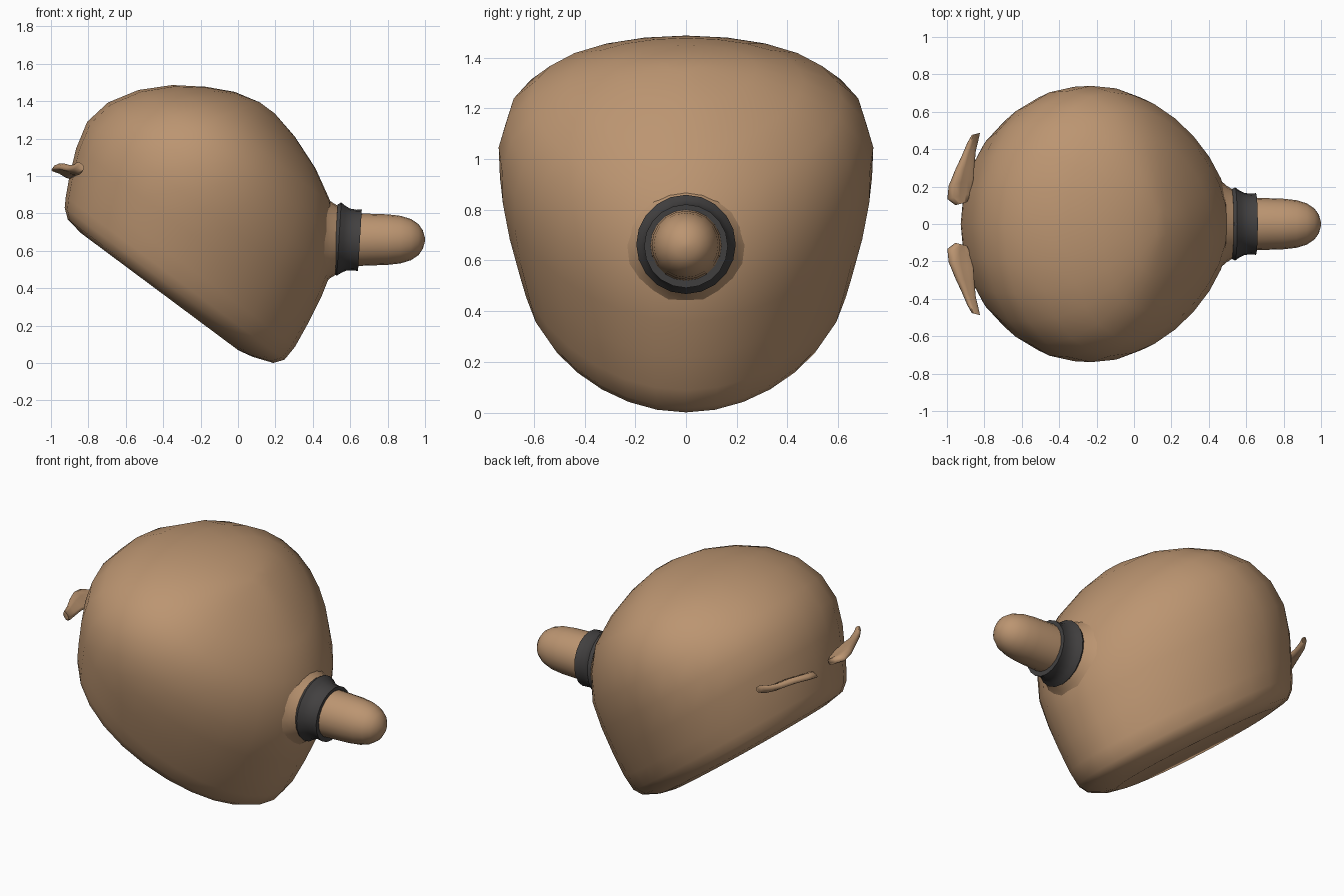
import bpy, bmesh, math
from mathutils import Vector, Matrix

if "Cube" in bpy.data.objects:
    bpy.data.objects.remove(bpy.data.objects["Cube"])


def material(name, color):
    m = bpy.data.materials.new(name)
    m.diffuse_color = (*color, 1)
    m.use_nodes = True
    m.node_tree.nodes["Principled BSDF"].inputs["Base Color"].default_value = m.diffuse_color
    return m


TAN = material("tan", (0.50, 0.30, 0.165))
DARK = material("charcoal", (0.055, 0.052, 0.052))


def loft(name, rings, mat, closed=False, angle=50):
    """Skin a list of equal-length point rings; cap the ends unless closed."""
    bm = bmesh.new()
    vs = [[bm.verts.new(p) for p in r] for r in rings]
    n = len(vs[0])
    pairs = list(zip(vs, vs[1:])) + ([(vs[-1], vs[0])] if closed else [])
    for a, b in pairs:
        for i in range(n):
            j = (i + 1) % n
            bm.faces.new((a[i], a[j], b[j], b[i]))
    if not closed:
        bm.faces.new(vs[0])
        bm.faces.new(vs[-1])
    bmesh.ops.recalc_face_normals(bm, faces=bm.faces)
    me = bpy.data.meshes.new(name)
    bm.to_mesh(me)
    bm.free()
    me.materials.append(mat)
    ob = bpy.data.objects.new(name, me)
    bpy.context.collection.objects.link(ob)
    bpy.ops.object.select_all(action='DESELECT')
    ob.select_set(True)
    bpy.context.view_layer.objects.active = ob
    bpy.ops.object.shade_smooth_by_angle(angle=math.radians(angle))
    return ob


# Body: egg-shaped sections stacked up from the slanted flat base
# (height above base, back end, chin end, half width)
SECTIONS = [
    (0.003, -1.05, 0.00, 0.48), (0.02, -1.15, 0.08, 0.56), (0.06, -1.20, 0.19, 0.605),
    (0.11, -1.23, 0.228, 0.63), (0.20, -1.275, 0.232, 0.655), (0.35, -1.34, 0.212, 0.695),
    (0.50, -1.378, 0.185, 0.722), (0.65, -1.35, 0.145, 0.725), (0.80, -1.26, 0.05, 0.69),
    (0.93, -1.13, -0.07, 0.60), (1.03, -0.98, -0.25, 0.45), (1.10, -0.84, -0.44, 0.27),
    (1.135, -0.70, -0.60, 0.07)]
UP = Vector((0.597, 0, 0.802))
ALONG = Vector((0.802, 0, -0.597))
BASE = Vector((0, 0, 0.066))
SEG = 28
rings = []
for h, u0, u1, w in SECTIONS:
    ring = []
    for i in range(SEG):
        t = 2 * math.pi * i / SEG
        u = (u0 + u1) / 2 + (u1 - u0) / 2 * math.cos(t)
        y = w * math.sin(t) * (1 - (0.15 + 0.08 * h) * math.cos(t))
        ring.append(BASE + UP * h + ALONG * u + Vector((0, y, 0)))
    rings.append(ring)
loft("body", rings, TAN)


def lathe_x(name, profile, mat, tilt=0, closed=False, seg=20, angle=50):
    """Revolve (x, radius) points around the snout axis."""
    pivot = Vector((0.59, 0, 0.66))
    rot = Matrix.Rotation(math.radians(tilt), 3, 'Y')
    rings = []
    for x, r in profile:
        rings.append([pivot + rot @ Vector((x - pivot.x,
                                            r * math.cos(2 * math.pi * i / seg),
                                            r * math.sin(2 * math.pi * i / seg)))
                      for i in range(seg)])
    return loft(name, rings, mat, closed, angle)


# Snout: flared root, dark collar, rounded stub
lathe_x("snout_root", [(0.40, 0.30), (0.46, 0.235), (0.495, 0.205), (0.535, 0.18)], TAN)
lathe_x("snout_collar", [(0.52, 0.13), (0.522, 0.185), (0.54, 0.196), (0.565, 0.178),
                         (0.59, 0.166), (0.625, 0.162), (0.652, 0.165), (0.652, 0.13)],
        DARK, tilt=3.5, closed=True, angle=40)
lathe_x("snout_tip", [(0.50, 0.142), (0.66, 0.14), (0.80, 0.135), (0.87, 0.127),
                      (0.925, 0.11), (0.965, 0.083), (0.988, 0.05), (0.999, 0.012)], TAN)

# Ears: thin wavy leaves on the back, mirrored
# (x, y, half width, z)
LEAF = [(-0.925, 0.108, 0.030, 1.015), (-0.932, 0.15, 0.066, 1.02), (-0.925, 0.22, 0.066, 1.03),
        (-0.905, 0.30, 0.052, 1.035), (-0.882, 0.38, 0.036, 1.03), (-0.862, 0.44, 0.030, 1.035),
        (-0.845, 0.482, 0.022, 1.05)]
for side, label in ((1, "left"), (-1, "right")):
    rings = []
    for x, y, w, z in LEAF:
        ring = []
        for i in range(12):
            t = 2 * math.pi * i / 12
            s = math.cos(t)
            dz = -0.018 * math.sin(s * math.pi * 0.8) * w / 0.066
            ring.append(Vector((x + w * s, side * (y + 0.25 * w * s),
                                z + dz + 0.022 * math.sin(t))))
        rings.append(ring)
    loft("ear_" + label, rings, TAN, angle=70)
